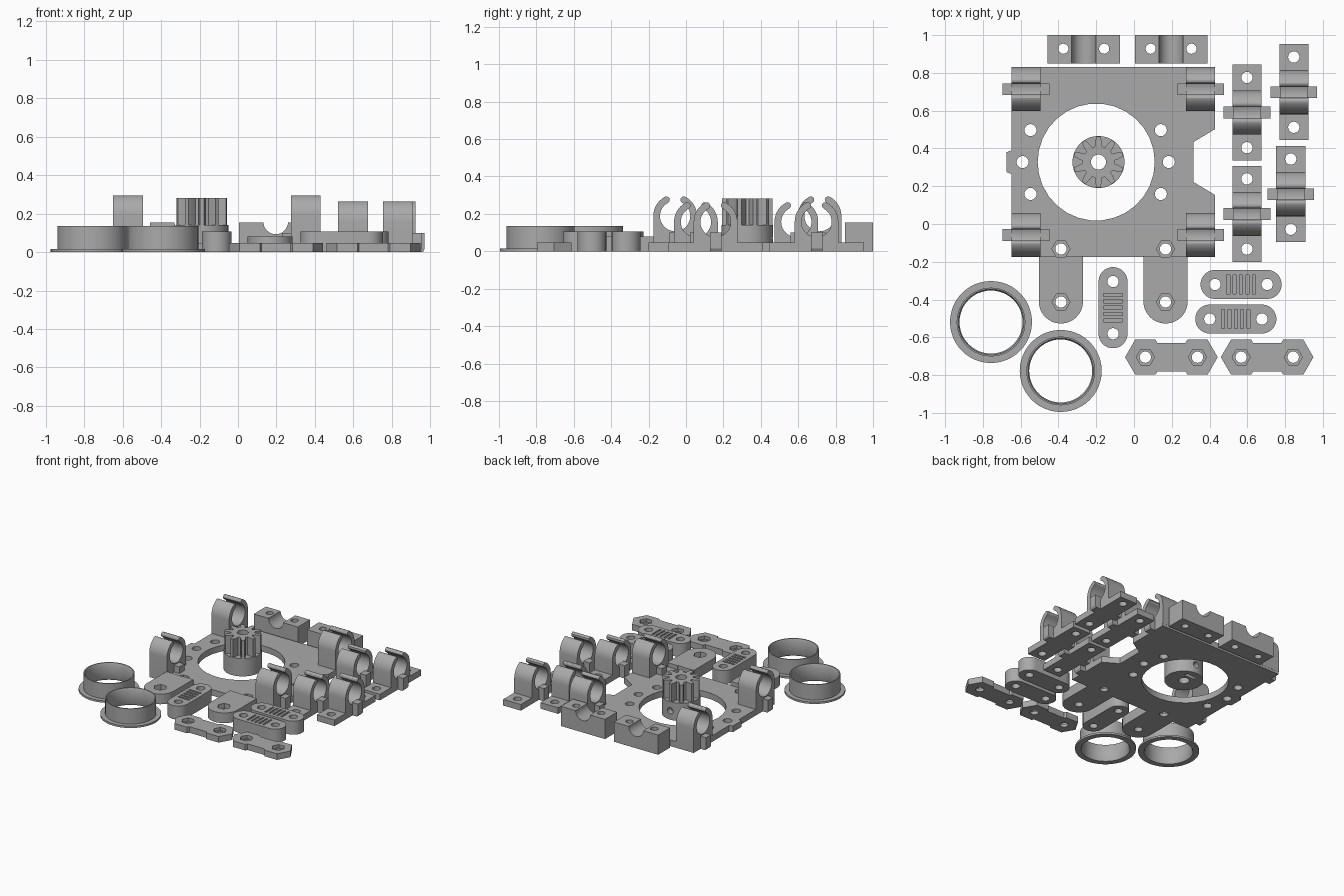
import bpy, bmesh, math
from math import pi, cos, sin

if "Cube" in bpy.data.objects:
    bpy.data.objects.remove(bpy.data.objects["Cube"])

grey = bpy.data.materials.new("plain grey")
grey.diffuse_color = (0.4, 0.4, 0.4, 1)
grey.use_nodes = True
grey.node_tree.nodes["Principled BSDF"].inputs["Base Color"].default_value = grey.diffuse_color


def circle(cx, cy, r, n=24, start=0.0, sweep=2 * pi):
    """Points of a circle, or an arc including both ends."""
    full = abs(sweep - 2 * pi) < 1e-6
    return [(cx + r * cos(start + sweep * i / (n if full else n - 1)),
             cy + r * sin(start + sweep * i / (n if full else n - 1))) for i in range(n)]


def rect(x0, x1, y0, y1):
    return [(x0, y0), (x1, y0), (x1, y1), (x0, y1)]


def capsule(x0, x1, y, r):
    return circle(x1, y, r, 14, -pi / 2, pi) + circle(x0, y, r, 14, pi / 2, pi)


def prism(name, pts, lo, hi, axis='z'):
    """Extrude an outline along z, y (outline in xz) or x (outline in yz)."""
    place = {'z': lambda a, b, c: (a, b, c), 'y': lambda a, b, c: (a, c, b),
             'x': lambda a, b, c: (c, a, b)}[axis]
    bm = bmesh.new()
    bot = [bm.verts.new(place(a, b, lo)) for a, b in pts]
    top = [bm.verts.new(place(a, b, hi)) for a, b in pts]
    bm.faces.new(bot)
    bm.faces.new(top)
    for i in range(len(pts)):
        j = (i + 1) % len(pts)
        bm.faces.new((bot[i], bot[j], top[j], top[i]))
    bmesh.ops.recalc_face_normals(bm, faces=bm.faces)
    me = bpy.data.meshes.new(name)
    bm.to_mesh(me)
    bm.free()
    ob = bpy.data.objects.new(name, me)
    bpy.context.collection.objects.link(ob)
    me.materials.append(grey)
    return ob


def boolean(ob, others, op='DIFFERENCE'):
    for o in others:
        m = ob.modifiers.new("cut", 'BOOLEAN')
        m.object, m.operation, m.solver = o, op, 'EXACT'
        bpy.context.view_layer.objects.active = ob
        bpy.ops.object.modifier_apply(modifier=m.name)
        bpy.data.objects.remove(o)
    return ob


def hole(x, y, r=0.03, lo=-0.1, hi=0.5, n=20):
    return prism("hole_cutter", circle(x, y, r, n), lo, hi)


def nut_hole(x, y, floor):
    """Round bolt hole with a hexagonal nut pocket above it."""
    return [hole(x, y), hole(x, y, 0.048, floor, 0.5, 6)]


# Base plate with side notch, side bump and two raised rounded arms
PX, PY = -0.109, 0.328
plate = prism("base_plate", [(-0.648, -0.175), (0.43, -0.175), (0.43, 0.153), (0.315, 0.222),
                             (0.315, 0.434), (0.43, 0.503), (0.43, 0.83), (-0.648, 0.83),
                             (-0.648, 0.39), (-0.675, 0.38), (-0.675, 0.275), (-0.648, 0.265)],
              0, 0.048)
arm_x = (-0.387, 0.167)
for x in arm_x:
    outline = circle(x, -0.41, 0.117, 20, pi, pi) + [(x + 0.117, -0.17), (x - 0.117, -0.17)]
    boolean(plate, [prism("arm", outline, 0, 0.08)], 'UNION')
cuts = [hole(-0.2, PY, 0.31, n=30)]
for dx, dy in ((-0.345, 0.169), (-0.345, -0.169), (-0.387, 0), (0.345, 0.169), (0.345, -0.169), (0.387, 0)):
    cuts.append(hole(-0.203 + dx, PY + dy, 0.032))
for x in arm_x:
    cuts += nut_hole(x, -0.132, 0.025) + nut_hole(x, -0.413, 0.04)
boolean(plate, cuts)


# Spring clips: open cradle with two inward-curving arms and side tabs
def clip(name, x, y, zc):
    R, r, tip = 0.117, 0.081, math.radians(118)
    mid, t = (R + r) / 2, (R - r) / 2
    left = [(-R, 0.02)] + circle(0, zc, R, 8, pi, tip - pi)
    left += circle(mid * cos(tip), zc + mid * sin(tip), t, 7, tip, -pi)[1:-1]
    left += circle(0, zc, r, 16, tip, 1.5 * pi - tip)
    pts = left + [(-a, b) for a, b in reversed(left[:-1])]
    prism(name, [(y + a, b) for a, b in pts], x - 0.077, x + 0.077, 'x')
    for s in (-1, 1):
        tab = [(x + s * 0.07, 0.0), (x + s * 0.115, 0.0), (x + s * 0.124, 0.015),
               (x + s * 0.124, 0.1), (x + s * 0.07, 0.1)]
        prism(name + "_tab", tab, y - 0.031, y + 0.031, 'y')


for x in (-0.572, 0.353):
    for y in (-0.058, 0.714):
        clip("plate_clip", x, y, 0.188)

# Loose clips on drilled feet
for x, y in ((0.598, 0.59), (0.598, 0.053), (0.846, 0.698), (0.83, 0.158)):
    foot = prism("clip_foot", rect(x - 0.077, x + 0.077, y - 0.254, y + 0.254), 0, 0.048)
    boolean(foot, [hole(x, y + d) for d in (-0.186, 0.186)])
    clip("loose_clip", x, y, 0.157)

# Rod holder blocks with a half-round groove
for x in (-0.266, 0.196):
    block = prism("rod_block", rect(x - 0.192, x + 0.192, 0.85, 1.0), 0, 0.155)
    boolean(block, [prism("groove", circle(x, 0.157, 0.064, 32), 0.8, 1.1, 'y')]
            + [hole(x + d, 0.928, 0.027) for d in (-0.108, 0.108)])

# Rounded clamp bars with fine grip grooves between the holes
for x, y, turned in ((-0.111, -0.443, True), (0.567, -0.32, False), (0.539, -0.503, False)):
    bar = prism("clamp_bar", capsule(-0.138, 0.138, 0, 0.077), 0, 0.106)
    cuts = [hole(d, 0) for d in (-0.138, 0.138)]
    cuts += [prism("slot", rect(d - 0.008, d + 0.008, -0.05, 0.05), 0.098, 0.2)
             for d in (-0.068, -0.034, 0, 0.034, 0.068)]
    boolean(bar, cuts)
    if turned:
        bar.rotation_euler.z = pi / 2
    bar.location = (x, y, 0)

# Flat links with hexagonal ends
for x in (0.198, 0.705):
    y = -0.705
    link = prism("hex_link", rect(x - 0.138, x + 0.138, y - 0.076, y + 0.076), 0, 0.048)
    boolean(link, [prism("hex_end", circle(x + d, y, 0.107, 6), 0, 0.048) for d in (-0.138, 0.138)], 'UNION')
    boolean(link, [c for d in (-0.138, 0.138) for c in nut_hole(x + d, y, 0.024)])

# Flanged rings
for x, y in ((-0.757, -0.519), (-0.388, -0.778)):
    prof = [(0.174, 0), (0.217, 0), (0.217, 0.015), (0.182, 0.015), (0.182, 0.135), (0.174, 0.135), (0.167, 0.12),
            (0.167, 0.015)]
    bm = bmesh.new()
    vs = [bm.verts.new((a, 0, b)) for a, b in prof]
    es = [bm.edges.new((vs[i], vs[(i + 1) % len(vs)])) for i in range(len(vs))]
    bmesh.ops.spin(bm, geom=vs + es, cent=(0, 0, 0), axis=(0, 0, 1), angle=2 * pi, steps=48)
    bmesh.ops.remove_doubles(bm, verts=bm.verts, dist=1e-5)
    bmesh.ops.recalc_face_normals(bm, faces=bm.faces)
    me = bpy.data.meshes.new("flanged_ring")
    bm.to_mesh(me)
    bm.free()
    me.materials.append(grey)
    ring = bpy.data.objects.new("flanged_ring", me)
    ring.location = (x, y, 0)
    bpy.context.collection.objects.link(ring)

# Pinion gear on a round hub with bore, set-screw hole and nut slot
GX = -0.188
hub = prism("gear_hub", circle(GX, PY, 0.138, 36), 0, 0.14)
boolean(hub, [hole(GX, PY, 0.04),
              prism("screw_hole", circle(GX, 0.07, 0.025, 16), PY, PY + 0.3, 'y'),
              prism("nut_slot", rect(GX - 0.045, GX + 0.045, PY + 0.06, PY + 0.09), -0.1, 0.11)])
teeth = []
for i in range(10):
    for off, r in ((-0.22, 0.085), (-0.17, 0.105), (-0.08, 0.135), (0.08, 0.135), (0.17, 0.105), (0.22, 0.085)):
        a = pi / 2 + i * pi / 5 + off
        teeth.append((GX + r * cos(a), PY + r * sin(a)))
gear = prism("pinion_gear", teeth, 0.14, 0.282)
boolean(gear, [hole(GX, PY, 0.04)])

# Smooth the round surfaces, keep corners sharp
bpy.ops.object.select_all(action='SELECT')
bpy.context.view_layer.objects.active = plate
bpy.ops.object.shade_smooth_by_angle(angle=math.radians(30))
